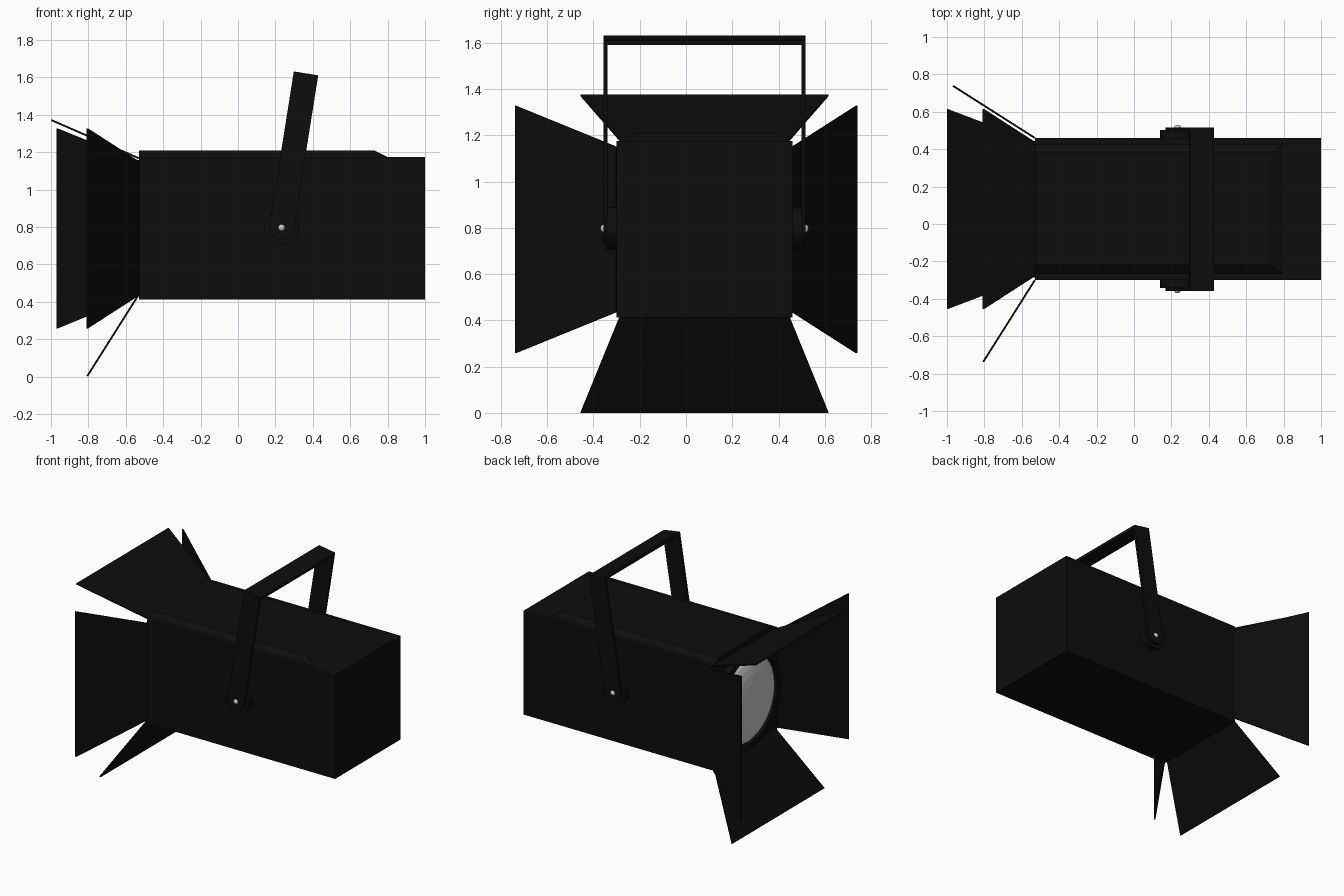
import bpy, bmesh, math
from mathutils import Vector

if "Cube" in bpy.data.objects:
    bpy.data.objects.remove(bpy.data.objects["Cube"])

black = bpy.data.materials.new("black_paint")
black.diffuse_color = (0.004, 0.004, 0.004, 1)
black.use_nodes = True
black.node_tree.nodes["Principled BSDF"].inputs["Base Color"].default_value = black.diffuse_color
CY, CZ = 0.08, 0.793      # lamp axis
FX = -0.53                # front of the housing
PX, PZ = 0.233, 0.797     # yoke pivot


def make(name, bm, mat=black, smooth=False):
    bmesh.ops.recalc_face_normals(bm, faces=bm.faces)
    me = bpy.data.meshes.new(name)
    bm.to_mesh(me)
    bm.free()
    ob = bpy.data.objects.new(name, me)
    bpy.context.collection.objects.link(ob)
    if mat:
        me.materials.append(mat)
    if smooth:
        bpy.context.view_layer.objects.active = ob
        ob.select_set(True)
        bpy.ops.object.shade_smooth_by_angle(angle=math.radians(40))
        ob.select_set(False)
    return ob


def prism(name, pts, offset, mat=black, smooth=False):
    """Extrude a planar outline by an offset vector."""
    bm = bmesh.new()
    f = bm.faces.new([bm.verts.new(p) for p in pts])
    r = bmesh.ops.extrude_face_region(bm, geom=[f])
    vs = [v for v in r["geom"] if isinstance(v, bmesh.types.BMVert)]
    bmesh.ops.translate(bm, vec=Vector(offset), verts=vs)
    return make(name, bm, mat, smooth)


def loft(name, a, b):
    """Closed solid between two four-sided outlines."""
    bm = bmesh.new()
    va, vb = [[bm.verts.new(p) for p in q] for q in (a, b)]
    bm.faces.new(va)
    bm.faces.new(vb)
    for i in range(4):
        j = (i + 1) % 4
        bm.faces.new((va[i], va[j], vb[j], vb[i]))
    return make(name, bm)


def lathe(name, profile, origin, axis, n, mat=black, smooth=True):
    """Spin (distance along axis, radius) points around an axis."""
    bm = bmesh.new()
    q = Vector(axis).to_track_quat('Z', 'Y')
    vs = [bm.verts.new(Vector(origin) + q @ Vector((r, 0, d))) for d, r in profile]
    es = [bm.edges.new(p) for p in zip(vs, vs[1:])]
    bmesh.ops.spin(bm, geom=vs + es, cent=origin, axis=axis,
                   angle=2 * math.pi, steps=n, use_duplicate=False)
    bmesh.ops.remove_doubles(bm, verts=bm.verts, dist=1e-4)
    return make(name, bm, mat, smooth)


# housing box and raised lid with sloped sides
prism("housing", [(FX, -0.30, 0.412), (1, -0.30, 0.412),
                  (1, -0.30, 1.175), (FX, -0.30, 1.175)], (0, 0.76, 0))


def rect(x0, x1, half, z):
    return [(x0, CY - half, z), (x1, CY - half, z), (x1, CY + half, z), (x0, CY + half, z)]


loft("lid", rect(FX, 0.80, 0.345, 1.174), rect(FX, 0.73, 0.30, 1.21))

# lens and its retaining ring
lathe("lens_ring", [(0, 0.365), (0.045, 0.365), (0.045, 0.32), (0, 0.32)],
      (FX, CY, CZ), (-1, 0, 0), 48)
dome = [(0.01 + 0.08 * math.cos(t), 0.32 * math.sin(t))
        for t in [math.pi / 2 * i / 7 for i in range(8)]]
lathe("lens", dome, (FX, CY, CZ), (-1, 0, 0), 32, None, False)


# barn doors: trapezoids flaring out from the front edges
def door(name, hinge, tip, side):
    inner, outer = 0.357, 0.535
    if side:      # hinge and tip are (x, y)
        pts = [(hinge[0], hinge[1], CZ - inner), (hinge[0], hinge[1], CZ + inner),
               (tip[0], tip[1], CZ + outer), (tip[0], tip[1], CZ - outer)]
    else:         # hinge and tip are (x, z)
        pts = [(hinge[0], CY - inner, hinge[1]), (hinge[0], CY + inner, hinge[1]),
               (tip[0], CY + outer, tip[1]), (tip[0], CY - outer, tip[1])]
    n = (Vector(pts[1]) - Vector(pts[0])).cross(Vector(pts[2]) - Vector(pts[0]))
    n.normalize()
    prism(name, [Vector(p) - n * 0.005 for p in pts], n * 0.01)


door("top_door", (FX, 1.168), (-0.998, 1.372), False)
door("bottom_door", (FX, 0.44), (-0.806, 0.003), False)
door("back_door", (FX, 0.46), (-0.967, 0.738), True)
door("front_door", (FX, -0.30), (-0.806, -0.737), True)

# tilted yoke: two round-ended arms, top bar, spacers and bolts
tilt, W, L = math.radians(9), 0.066, 0.835
up = Vector((math.sin(tilt), 0, math.cos(tilt)))
across = Vector((math.cos(tilt), 0, -math.sin(tilt)))


def yoke_pt(u, v, y):
    return Vector((PX, y, PZ)) + across * u + up * v


Y0, Y1 = -0.357, 0.517
outline = [(W, L), (-W, L)] + [(W * math.cos(a), W * math.sin(a))
                               for a in [math.pi * (1 + i / 12) for i in range(13)]]
for name, y, s in (("front", Y0, 1), ("back", Y1, -1)):
    prism(name + "_yoke_arm", [yoke_pt(u, v, y) for u, v in outline], (0, s * 0.018, 0), black, True)
    lathe(name + "_spacer", [(0, 0), (0, 0.093), (0.05, 0.093), (0.05, 0)],
          (PX, y + s * 0.014, PZ), (0, s, 0), 32)
    lathe(name + "_bolt", [(0, 0.018), (0.007, 0.015), (0.012, 0.008), (0.013, 0)],
          (PX, y, PZ), (0, -s, 0), 16, None)
prism("yoke_bar", [yoke_pt(-W, L - 0.022, Y0), yoke_pt(W, L - 0.022, Y0),
                   yoke_pt(W, L, Y0), yoke_pt(-W, L, Y0)], (0, Y1 - Y0, 0))
